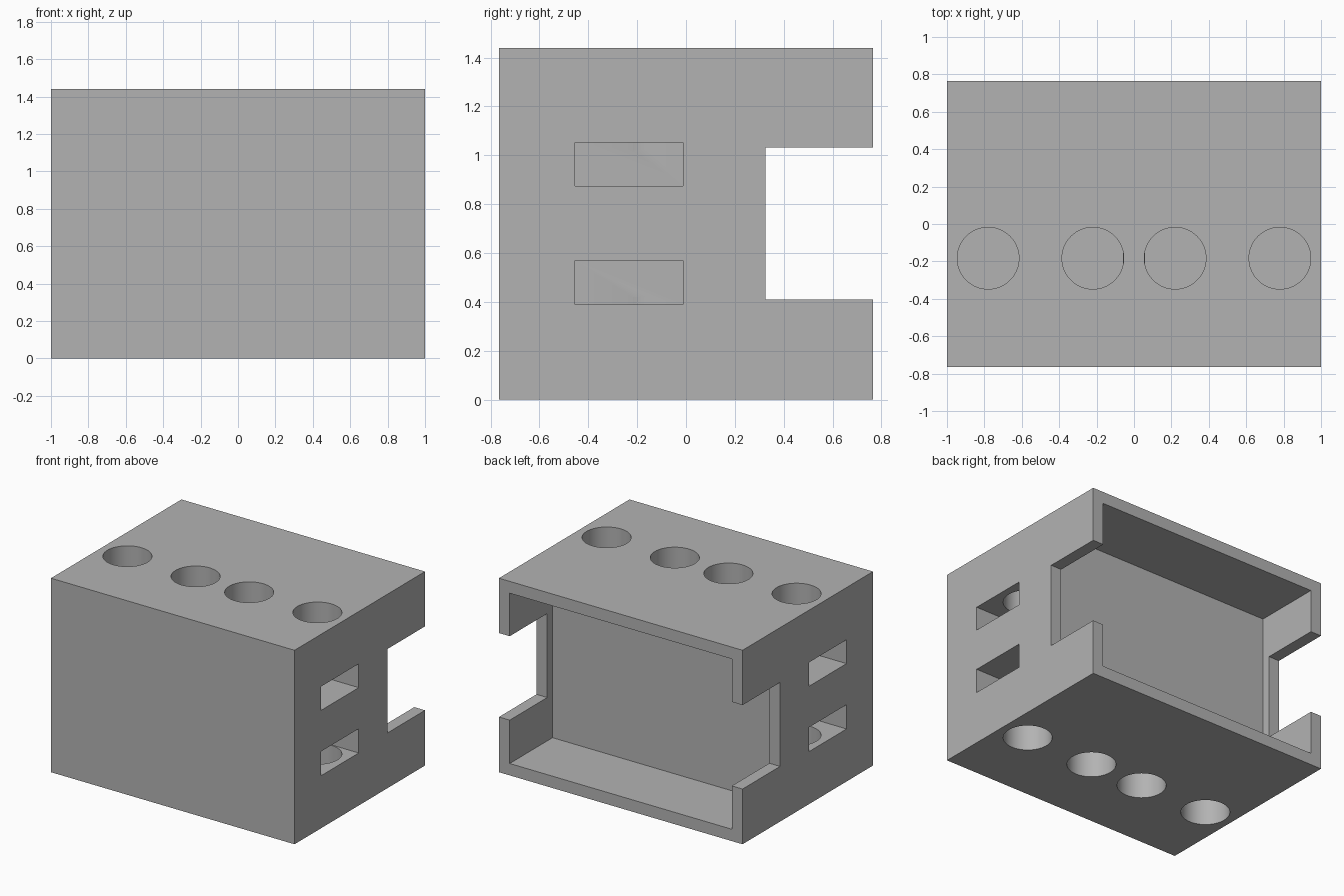
import bpy
import math

default = bpy.data.objects.get("Cube")
if default:
    bpy.data.objects.remove(default, do_unlink=True)

W, D, H = 1.0, 0.765, 1.44      # half width, half depth, height
WALL = 0.088
EPS = 0.1                       # cutters overshoot the outer faces


def box(name, x, y, z):
    """Box from (min, max) ranges."""
    bpy.ops.mesh.primitive_cube_add(size=1, location=[(a + b) / 2 for a, b in (x, y, z)])
    ob = bpy.context.object
    ob.name = name
    ob.scale = [b - a for a, b in (x, y, z)]
    bpy.ops.object.transform_apply(location=True, rotation=False, scale=True)
    return ob


def bore(name, x, y, z, radius):
    """Vertical round cutter over a z range."""
    bpy.ops.mesh.primitive_cylinder_add(vertices=64, radius=radius, depth=z[1] - z[0],
                                        location=(x, y, (z[0] + z[1]) / 2))
    ob = bpy.context.object
    ob.name = name
    return ob


def cut(target, cutter):
    """Subtract the cutter and discard it."""
    cutter.hide_render = True
    bpy.ops.object.select_all(action="DESELECT")
    target.select_set(True)
    bpy.context.view_layer.objects.active = target
    mod = target.modifiers.new("cut", "BOOLEAN")
    mod.operation = "DIFFERENCE"
    mod.solver = "EXACT"
    mod.object = cutter
    bpy.ops.object.modifier_apply(modifier=mod.name)
    bpy.data.objects.remove(cutter, do_unlink=True)


grey = bpy.data.materials.new("plain_grey")
grey.use_nodes = True
colour = (0.45, 0.45, 0.45, 1)
grey.diffuse_color = colour
grey.node_tree.nodes["Principled BSDF"].inputs["Base Color"].default_value = colour

# Solid block
housing = box("housing_block", (-W, W), (-D, D), (0, H))

# Open recess in the back, with a notch through both side walls
cut(housing, box("recess_cutter", (-W + WALL, W - WALL), (0.263, D + EPS), (WALL, H - WALL)))
cut(housing, box("notch_cutter", (-W - EPS, W + EPS), (0.325, D + EPS), (0.41, 1.033)))

for side in (-1, 1):
    # Blind slots running inward from each side
    x = sorted((side * 0.059, side * (W + EPS)))
    for z in ((0.39, 0.57), (0.875, 1.052)):
        cut(housing, box("slot_cutter", x, (-0.455, -0.012), z))
    # Round holes from the top and the bottom that open into the slots
    for x in (0.22, 0.78):
        for z in ((1.02, H + EPS), (-EPS, 0.42)):
            cut(housing, bore("hole_cutter", side * x, -0.183, z, 0.165))

housing.data.materials.clear()
housing.data.materials.append(grey)
bpy.ops.object.select_all(action="DESELECT")
housing.select_set(True)
bpy.context.view_layer.objects.active = housing
bpy.ops.object.shade_smooth_by_angle(angle=math.radians(30))
